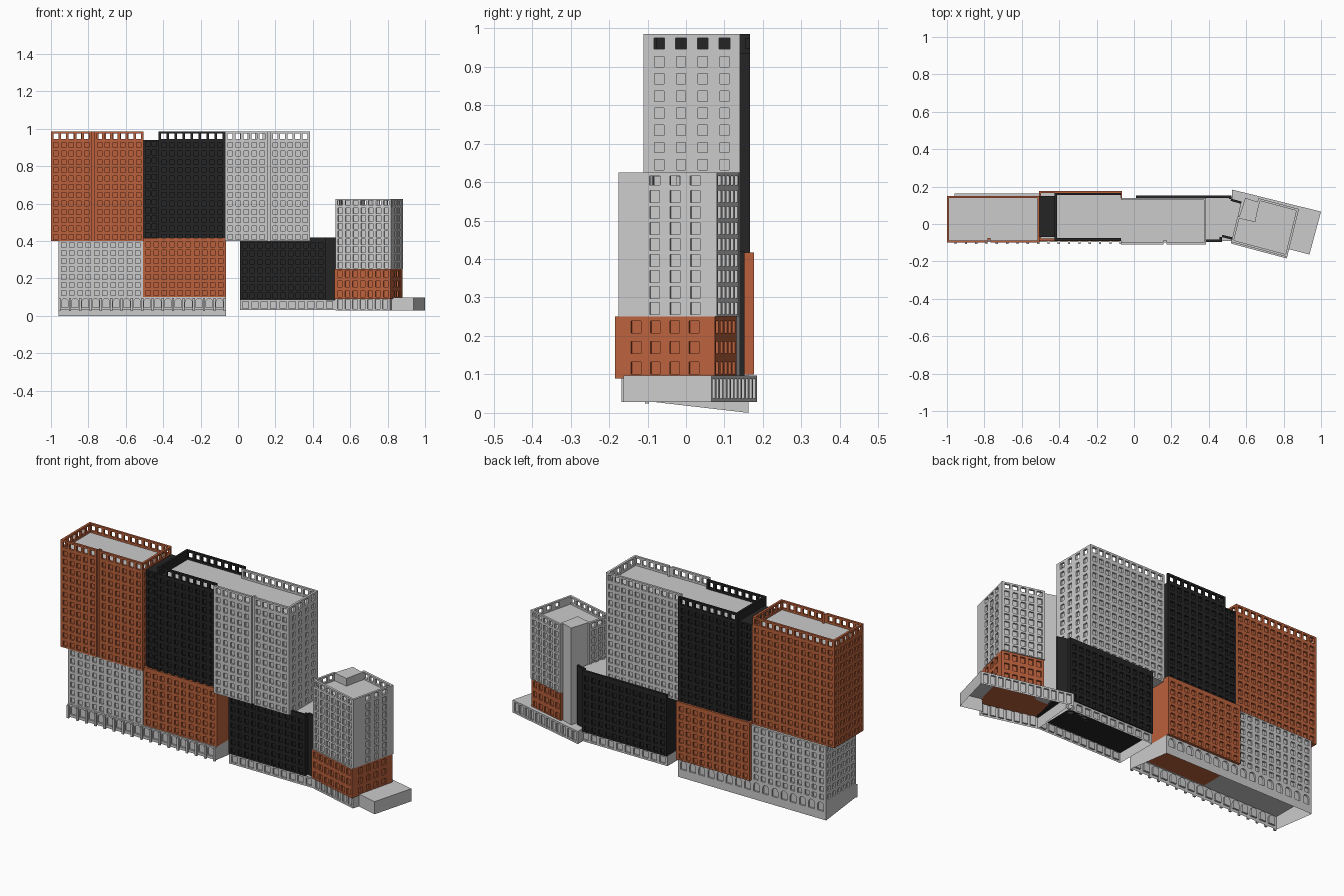
import bpy, bmesh, math
from mathutils import Vector

if "Cube" in bpy.data.objects:
    bpy.data.objects.remove(bpy.data.objects["Cube"])


def material(name, rgb):
    m = bpy.data.materials.new(name)
    m.diffuse_color = (*rgb, 1)
    m.use_nodes = True
    m.node_tree.nodes["Principled BSDF"].inputs["Base Color"].default_value = m.diffuse_color
    return m


ORANGE = material("rust_orange", (0.5, 0.12, 0.045))
BLACK = material("charcoal", (0.018, 0.018, 0.018))
GREY = None
TH = 0.012          # parapet thickness


def finish(bm, name, mat):
    me = bpy.data.meshes.new(name)
    bm.to_mesh(me)
    bm.free()
    ob = bpy.data.objects.new(name, me)
    bpy.context.collection.objects.link(ob)
    if mat:
        me.materials.append(mat)
    return ob


def face(bm, pts):
    bm.faces.new([bm.verts.new(p) for p in pts])


def wall_cell(bm, P, u0, u1, z0, z1, w, h, depth, through=False, arch=False):
    """One wall bay with a recessed window, or an opening right through."""
    c = (u0 + u1) / 2
    a, b = c - w / 2, c + w / 2
    lo = (z0 + z1 - h) / 2
    hi = lo + h
    top = [(b, hi), (a, hi)]
    if arch:
        r = w / 2
        top = [(c + r * math.cos(t * math.pi / 6), hi - r + r * math.sin(t * math.pi / 6))
               for t in range(7)]
    hole = [(a, lo), (b, lo)] + top
    for d in ([0, depth] if through else [0]):
        for f in ([(u0, z0), (u1, z0), (b, lo), (a, lo)],
                  [(u1, z0), (u1, z1), top[0], (b, lo)],
                  [(u0, z0), (a, lo), top[-1], (u0, z1)],
                  [(u1, z1), (u0, z1)] + top[::-1]):
            f = f[::-1] if d else f
            face(bm, [P(u, z, d) for u, z in f])
    for i, p in enumerate(hole):
        q = hole[(i + 1) % len(hole)]
        face(bm, [P(*p, 0), P(*q, 0), P(*q, depth), P(*p, depth)])
    if not through:
        face(bm, [P(u, z, depth) for u, z in hole])


def facade(bm, p0, p1, z0, zr, z1, spec, rows, pitch, size, holes, arch):
    """Wall from p0 to p1: window rows up to the roof, then the parapet."""
    p0, p1 = Vector((*p0, 0)), Vector((*p1, 0))
    L = (p1 - p0).length
    t = (p1 - p0) / L
    n = Vector((t.y, -t.x, 0))

    def P(u, z, d=0):
        return p0 + t * u - n * d + Vector((0, 0, z))

    def panel(u0, u1, a, b, d=0):
        q = [P(u0, a, d), P(u1, a, d), P(u1, b, d), P(u0, b, d)]
        if u1 - u0 > 1e-5 and b - a > 1e-5:
            face(bm, q[::-1] if d else q)

    m0 = m1 = 0.006
    cols = 0
    if spec == 'w':
        cols = max(1, round((L - 0.012) / pitch))
    elif isinstance(spec, tuple):
        cols, m0, m1 = spec
    if cols:
        step = (L - m0 - m1) / cols
        rh = (zr - z0) / rows
        w, h = min(size[0], step * 0.66), min(size[1], rh * 0.85)
        panel(0, m0, z0, zr)
        panel(L - m1, L, z0, zr)
        for i in range(cols):
            for j in range(rows):
                wall_cell(bm, P, m0 + i * step, m0 + (i + 1) * step,
                          z0 + j * rh, z0 + (j + 1) * rh, w, h, 0.009, arch=arch)
    else:
        panel(0, L, z0, zr)
    # parapet
    if spec == 'n' or z1 - zr < 1e-5:
        return
    if cols and holes:
        for d in (0, TH):
            panel(0, m0, zr, z1, d)
            panel(L - m1, L, zr, z1, d)
        for i in range(cols):
            wall_cell(bm, P, m0 + i * step, m0 + (i + 1) * step, zr, z1,
                      min(0.028, step * 0.66), (z1 - zr) * 0.58, TH, through=True)
    else:
        panel(0, L, zr, z1)
        panel(0, L, zr, z1, TH)
    face(bm, [P(0, z1), P(L, z1), P(L, z1, TH), P(0, z1, TH)])


def block(name, pts, z0, z1, rows=1, par=0.0, mat=GREY, pitch=0.042, size=(0.024, 0.027),
          holes=True, arch=False, roof=GREY, bottom=True):
    """Prism over a counter-clockwise plan; each point is x, y, kind of wall that starts there."""
    bm = bmesh.new()
    zr = z1 - par
    for i, (x, y, spec) in enumerate(pts):
        nx = pts[(i + 1) % len(pts)]
        facade(bm, (x, y), nx[:2], z0, zr, z1, spec, rows, pitch, size, holes, arch)
    if bottom:
        face(bm, [(x, y, z0) for x, y, _ in pts[::-1]])
    finish(bm, name, mat)
    bm = bmesh.new()
    face(bm, [(x, y, zr) for x, y, _ in pts])
    finish(bm, name + "_roof", roof)


def rect(x0, x1, y0, y1, front='w', right='w', back='w', left='w', groove=None):
    f = [(x0, y0, front)]
    if groove is not None:      # shallow vertical groove in the front wall
        a, b = groove - 0.008, groove + 0.008
        f += [(a, y0, 'p'), (a, y0 + TH, 'p'), (b, y0 + TH, 'p'), (b, y0, front)]
    return f + [(x1, y0, right), (x1, y1, back), (x0, y1, left)]


def skirt(name, pts):
    """Plain base strip whose lower edge follows the sloping ground: x, y, bottom, top."""
    bm = bmesh.new()
    for p, q in zip(pts, pts[1:]):
        face(bm, [(p[0], p[1], p[2]), (q[0], q[1], q[2]), (q[0], q[1], q[3]), (p[0], p[1], p[3])])
    finish(bm, name, GREY)


# upper row of stacked blocks
block("upper_orange_block", rect(-1, -0.505, -0.10, 0.15, groove=-0.775), 0.40, 0.985, 12, 0.05, ORANGE)
block("upper_black_link", rect(-0.505, -0.425, -0.07, 0.15, right='n', left='n'),
      0.41, 0.94, 12, 0, BLACK, roof=BLACK)
block("upper_black_block", rect(-0.425, -0.07, -0.087, 0.167, right='n', left='p'),
      0.40, 0.985, 12, 0.05, BLACK)
block("upper_grey_block", rect(-0.07, 0.385, -0.11, 0.14, right=(4, 0.012, 0.012), left='n',
      groove=0.165), 0.40, 0.985, 12, 0.05)

# lower row of blocks
block("lower_grey_block", rect(-0.96, -0.508, -0.095, 0.163, right='n'), 0.10, 0.40, 7)
block("lower_orange_block", rect(-0.508, -0.065, -0.09, 0.177, right='p', left='p'),
      0.10, 0.417, 7, 0.015, ORANGE, holes=False)
lower_black = [(0.01, -0.095, 'w'), (0.47, -0.095, 'p'), (0.47, -0.07, 'p'), (0.53, -0.085, 'n'),
               (0.575, 0.12, 'p'), (0.52, 0.135, 'p'), (0.52, 0.152, 'w'), (0.01, 0.152, 'p')]
block("lower_black_block", lower_black, 0.085, 0.42, 7, 0.02, BLACK, holes=False)

# angled tower: rust base, grey shaft, plain stair core in the notched corner
block("tower_base", [(0.517, -0.104, 'w'), (0.816, -0.184, (4, 0.03, 0.03)), (0.88, 0.075, 'w'),
      (0.665, 0.131, 'p'), (0.64, 0.035, 'p'), (0.553, 0.035, 'w')],
      0.09, 0.25, 3, 0, ORANGE, size=(0.026, 0.032))
block("tower_shaft", [(0.52, -0.096, 'w'), (0.819, -0.176, (3, 0.07, 0.03)), (0.882, 0.080, 'w'),
      (0.665, 0.138, 'p'), (0.64, 0.04, 'p'), (0.553, 0.04, 'w')],
      0.25, 0.625, 8, 0.042, GREY, size=(0.026, 0.031))
block("tower_stair_core", [(0.56, 0.030, 'n'), (0.648, 0.010, 'n'), (0.669, 0.115, 'n'),
      (0.595, 0.140, 'n')], 0.09, 0.625)

# left podium with arcade, hollow below, on sloping ground
PX0, PX1, PY0, PY1 = -0.96, -0.065, -0.097, 0.163
block("left_podium", rect(PX0, PX1, PY0, PY1, left='p', right='p'), 0.037, 0.10, 1, 0,
      pitch=0.056, size=(0.036, 0.048), arch=True, bottom=False)
skirt("left_podium_base", [(PX0, PY0, 0.03, 0.037), (PX1, PY0, 0.03, 0.037), (PX1, PY1, 0, 0.037),
                           (PX0, PY1, 0, 0.037), (PX0, PY0, 0.03, 0.037)])
# arcade pilasters
bm = bmesh.new()
count = round((PX1 - PX0 - 0.012) / 0.056)
for i in range(count + 1):
    x = PX0 + 0.006 + i * (PX1 - PX0 - 0.012) / count
    r = bmesh.ops.create_cube(bm, size=1)
    for v in r["verts"]:
        v.co = Vector((x + v.co.x * 0.012, PY0 - 0.004 + v.co.y * 0.01, 0.06 + v.co.z * 0.07))
finish(bm, "arcade_pilasters", GREY)

# right podium under the black block
block("middle_podium", [(0.01, -0.09, 'w'), (0.52, -0.09, 'n'), (0.54, 0.145, 'w'), (0.01, 0.145, 'p')],
      0.03, 0.085, 1, 0, pitch=0.05, size=(0.034, 0.036), bottom=False)
# terrace podium around the tower
block("tower_podium", [(0.52, -0.09, 'w'), (0.812, -0.168, 'n'), (0.822, -0.133, 'p'),
      (0.938, -0.163, 'p'), (1.0, 0.066, 'w'), (0.524, 0.184, 'p')],
      0.028, 0.097, 1, 0, pitch=0.04, size=(0.03, 0.05), bottom=False)
